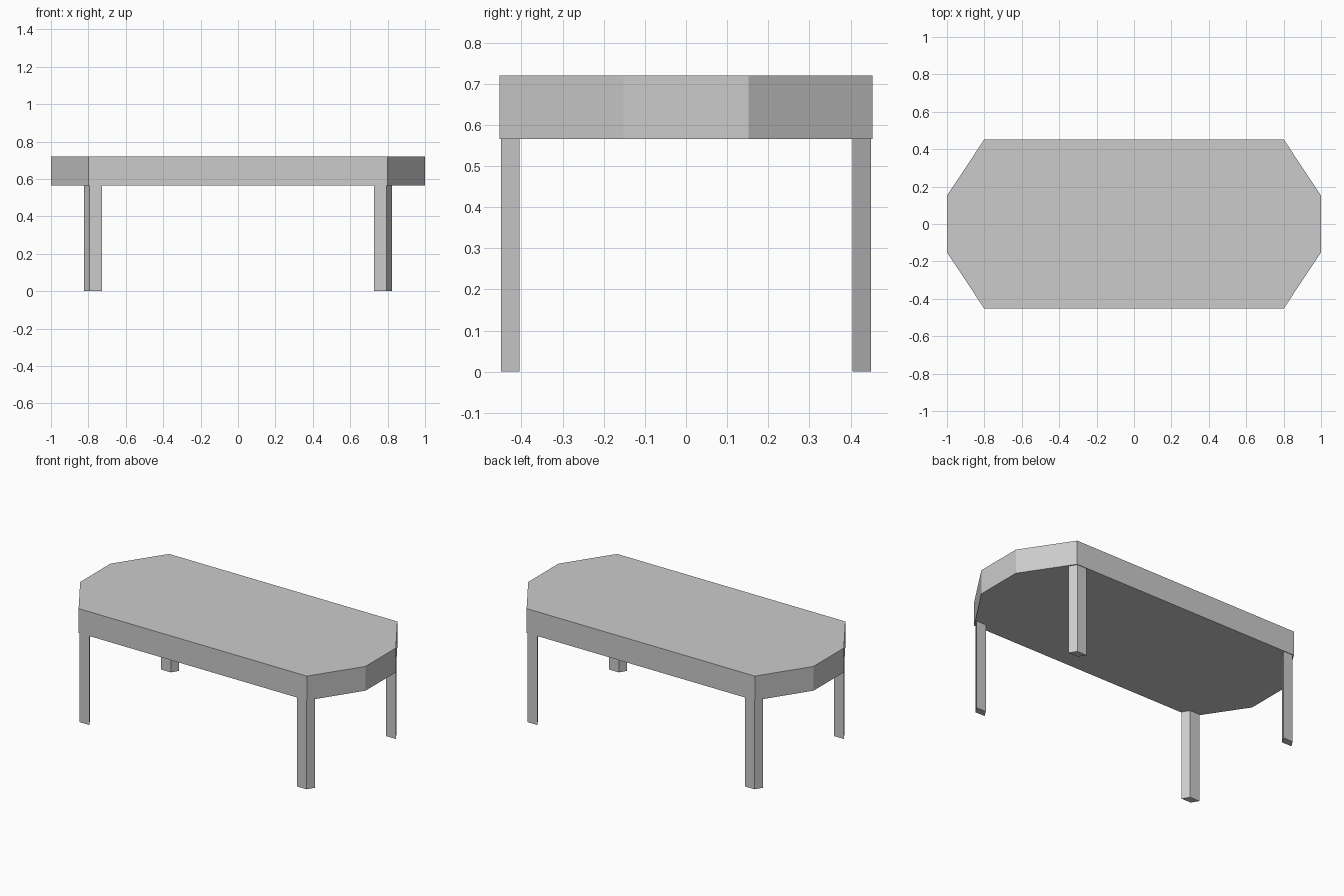
import bpy
import bmesh

if "Cube" in bpy.data.objects:
    bpy.data.objects.remove(bpy.data.objects["Cube"])

TOP_Z, UNDER_Z = 0.72, 0.566


def prism(name, outline, z0, z1):
    """Extrude a flat outline from z0 up to z1."""
    bm = bmesh.new()
    face = bm.faces.new([bm.verts.new((x, y, z0)) for x, y in outline])
    ext = bmesh.ops.extrude_face_region(bm, geom=[face])
    verts = [v for v in ext["geom"] if isinstance(v, bmesh.types.BMVert)]
    bmesh.ops.translate(bm, verts=verts, vec=(0, 0, z1 - z0))
    bmesh.ops.recalc_face_normals(bm, faces=bm.faces)
    mesh = bpy.data.meshes.new(name)
    bm.to_mesh(mesh)
    bm.free()
    obj = bpy.data.objects.new(name, mesh)
    bpy.context.collection.objects.link(obj)
    return obj


# Thick tabletop: rectangle with long clipped corners
corner = [(1.0, 0.152), (0.8, 0.453)]
right = [(x, -y) for x, y in reversed(corner)] + corner
left = [(-x, -y) for x, y in right]
prism("tabletop", right + left, UNDER_Z, TOP_Z)

# Legs: parallelogram section, outer side follows the clipped corner
leg = prism("legs",
            [(0.727, -0.449), (0.795, -0.449), (0.823, -0.405), (0.755, -0.405)],
            0.0, UNDER_Z)
mirror = leg.modifiers.new("four_corners", 'MIRROR')
mirror.use_axis = (True, True, False)
mirror.use_mirror_merge = False
